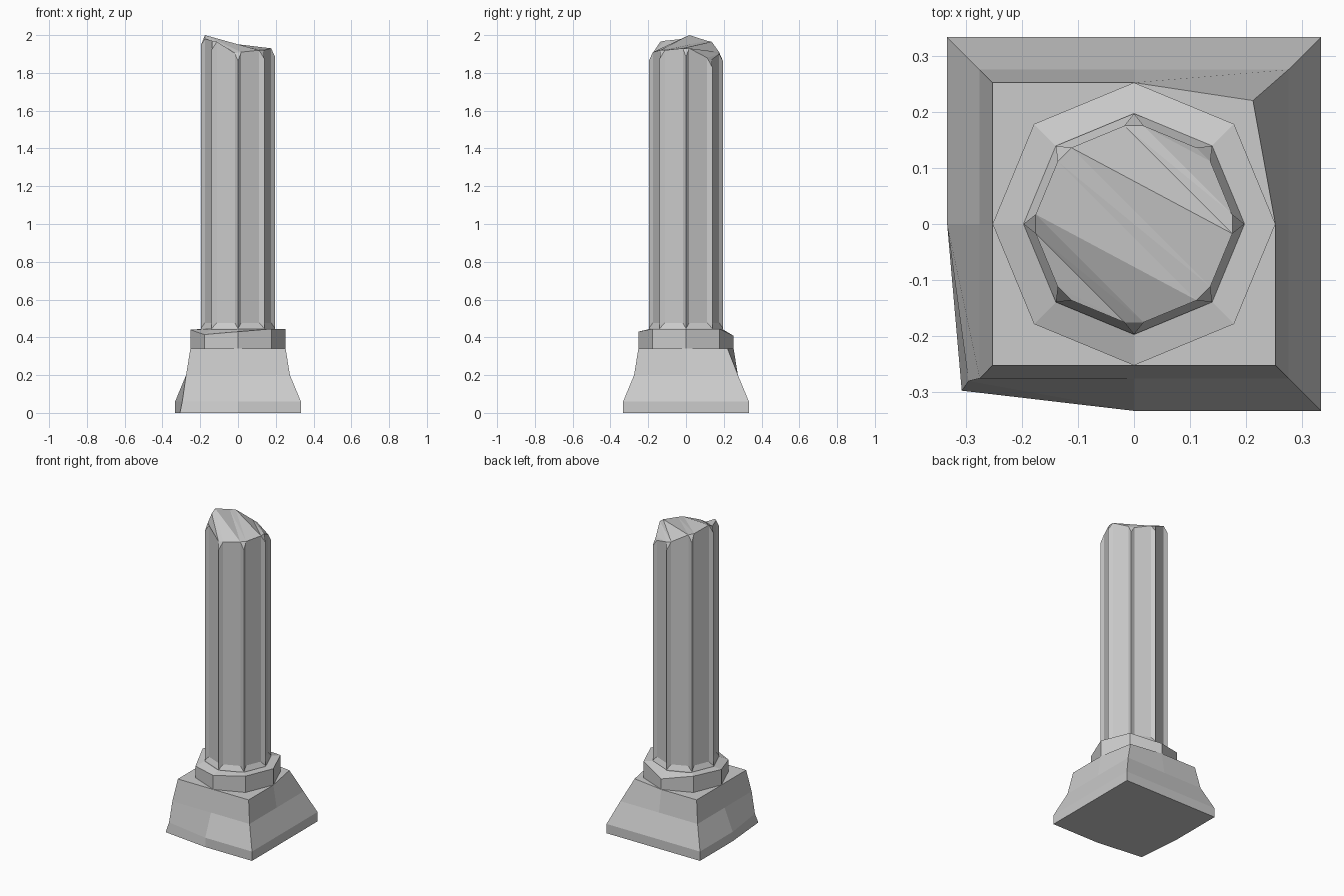
import bpy
from math import sin, cos, pi, radians

if "Cube" in bpy.data.objects:
    bpy.data.objects.remove(bpy.data.objects["Cube"])


def make(name, verts, faces):
    me = bpy.data.meshes.new(name)
    me.from_pydata(verts, [], faces)
    me.update()
    ob = bpy.data.objects.new(name, me)
    bpy.context.collection.objects.link(ob)
    return ob


def loft(name, rings):
    """Closed solid through rings of eight points."""
    n = 8
    verts = [p for r in rings for p in r]
    faces = [(k*n+i, k*n+(i+1) % n, (k+1)*n+(i+1) % n, (k+1)*n+i)
             for k in range(len(rings)-1) for i in range(n)]
    last = (len(rings)-1)*n
    faces += [tuple(range(n-1, -1, -1)), tuple(range(last, last+n))]
    return make(name, verts, faces)


def octagon(r, z):
    return [(r*cos(i*pi/4), r*sin(i*pi/4), z) for i in range(8)]


# Flared square plinth with chipped corners
def square(h, z, chips):
    unit = [(1, 0), (1, 1), (0, 1), (-1, 1), (-1, 0), (-1, -1), (0, -1), (1, -1)]
    pts = [(x*h, y*h, z) for x, y in unit]
    for i, (x, y) in chips.items():
        pts[i] = (x, y, z)
    return pts


loft("plinth", [
    square(0.333, 0, {5: (-0.307, -0.297)}),
    square(0.333, 0.06, {5: (-0.295, -0.28)}),
    square(0.275, 0.2, {}),
    square(0.252, 0.34, {1: (0.212, 0.22)})])

# Octagonal collar with a worn upper edge
worn = [0.445, 0.445, 0.408, 0.445, 0.44, 0.415, 0.43, 0.445]
rim = [(x, y, worn[i]) for i, (x, y, z) in enumerate(octagon(0.252, 0))]
loft("collar", [octagon(0.252, 0.335), rim, octagon(0.19, 0.445)])

# Fluted shaft: eight ridges with inset panels, broken off at the top
# Break heights for the two panel corners beside each ridge
heights = [1.93, 1.93, 1.88, 1.87, 1.90, 1.91, 1.965, 1.97,
           2.0, 1.98, 1.97, 1.965, 1.905, 1.91, 1.92, 1.92]
# corners in order: -5.6 and +5.6 degrees around each ridge
verts = octagon(0.197, 0.41) + octagon(0.197, 0.447)
verts += [(x, y, (heights[2*i]+heights[2*i+1])/2-0.045)
          for i, (x, y, z) in enumerate(octagon(0.197, 0))]
corners = [radians(45*(j//2) + (5.6 if j % 2 else -5.6)) for j in range(16)]
verts += [(0.176*cos(a), 0.176*sin(a), 0.477) for a in corners]
verts += [(0.176*cos(a), 0.176*sin(a), h) for a, h in zip(corners, heights)]
low, ridge, inner, top = 8, 16, 24, 40
faces = [tuple(range(7, -1, -1))]
for i in range(8):
    k = (i+1) % 8
    a, b, c = 2*i, 2*i+1, 2*k
    faces += [(i, k, low+k, low+i),
              (low+i, low+k, inner+c, inner+b),
              (low+i, inner+b, top+b, ridge+i),
              (inner+a, low+i, ridge+i, top+a),
              (inner+b, inner+c, top+c, top+b),
              (top+a, ridge+i, top+b)]
# Broken surface in diagonal strips
for s in range(7):
    p, q = (2-s) % 16, (3+s) % 16
    p2, q2 = (p-1) % 16, (q+1) % 16
    faces += [(top+p, top+q, top+q2), (top+p, top+q2, top+p2)]
make("fluted_shaft", verts, faces)
